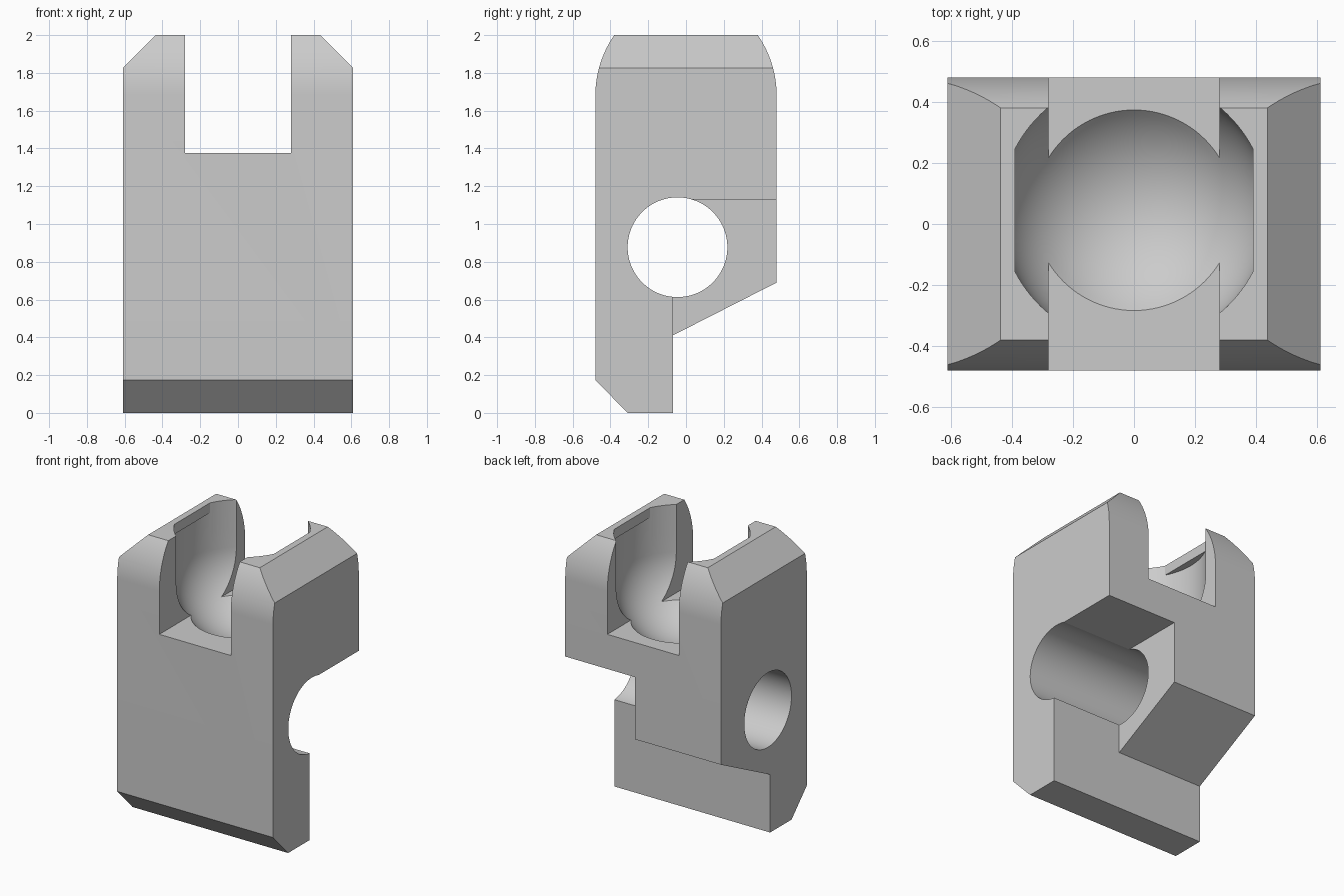
import bpy, bmesh, math
from mathutils import Vector

old = bpy.data.objects.get("Cube")
if old:
    bpy.data.objects.remove(old, do_unlink=True)

HX, HY = 0.61, 0.48            # half width, half depth
BALL_R, BALL_Y, BALL_Z = 0.438, 0.045, 1.665

grey = bpy.data.materials.new("plain_grey")
grey.use_nodes = True
colour = (0.6, 0.6, 0.6, 1)
grey.diffuse_color = colour
grey.node_tree.nodes["Principled BSDF"].inputs["Base Color"].default_value = colour


def finish(bm, name):
    bmesh.ops.recalc_face_normals(bm, faces=bm.faces)
    mesh = bpy.data.meshes.new(name)
    bm.to_mesh(mesh)
    bm.free()
    mesh.materials.append(grey)
    obj = bpy.data.objects.new(name, mesh)
    bpy.context.collection.objects.link(obj)
    return obj


def prism(name, points, axis, lo, hi):
    """Extrude a 2D outline along an axis; the outline uses the other two axes in order."""
    def place(p):
        v = list(p)
        v.insert(axis, lo)
        return v
    bm = bmesh.new()
    face = bm.faces.new([bm.verts.new(place(p)) for p in points])
    grown = bmesh.ops.extrude_face_region(bm, geom=[face])["geom"]
    shift = Vector((0, 0, 0))
    shift[axis] = hi - lo
    bmesh.ops.translate(bm, vec=shift, verts=[g for g in grown if isinstance(g, bmesh.types.BMVert)])
    return finish(bm, name)


def box(name, x, y, z):
    return prism(name, [(y[0], z[0]), (y[1], z[0]), (y[1], z[1]), (y[0], z[1])], 0, *x)


def arc(cx, cy, r, start, end, steps):
    return [(cx + r * math.cos(start + (end - start) * i / steps),
             cy + r * math.sin(start + (end - start) * i / steps)) for i in range(steps + 1)]


def cut(target, cutter):
    cutter.hide_render = True
    mod = target.modifiers.new(cutter.name, "BOOLEAN")
    mod.operation, mod.solver, mod.object = "DIFFERENCE", "EXACT", cutter
    bpy.ops.object.select_all(action="DESELECT")
    bpy.context.view_layer.objects.active = target
    target.select_set(True)
    bpy.ops.object.modifier_apply(modifier=mod.name)
    bpy.data.objects.remove(cutter, do_unlink=True)


# Body: side outline with crowned shoulders, chamfered toe and sloped underside
crown_r = 0.562
sweep = math.asin(0.32 / crown_r)
back_crown = arc(HY - crown_r, 1.68, crown_r, 0, sweep, 16)
front_crown = [(-y, z) for y, z in reversed(back_crown)]
outline = [(-0.31, 0), (-0.07, 0), (-0.07, 0.41), (HY, 0.69)]
outline += back_crown + front_crown + [(-HY, 0.175)]
body = prism("holder_body", outline, 0, -HX, HX)

# Sloped top edges on both sides
for s in (-1, 1):
    wedge = [(s * 0.437, 2), (s * HX, 1.827), (s * 0.81, 1.627), (s * 0.81, 2.2), (s * 0.237, 2.2)]
    cut(body, prism("edge_cutter", wedge, 1, -1, 1))

# Rear corner notch on the left
cut(body, box("notch_cutter", (0.065, 1), (-0.07, 1), (-0.5, 1.13)))

# Cross hole
cut(body, prism("hole_cutter", arc(-0.045, 0.877, 0.264, 0, math.tau, 96)[:-1], 0, -1, 1))

# Top slot
cut(body, box("slot_cutter", (-0.28, 0.28), (-1, 1), (1.375, 2.5)))

# Ball socket: round bottom with a straight wall, stopping under the rim
bm = bmesh.new()
section = arc(0, BALL_Z, BALL_R, -math.pi / 2, 0, 24) + [(BALL_R, 1.93), (0, 1.93)]
verts = [bm.verts.new((r, BALL_Y, z)) for r, z in section]
edges = [bm.edges.new(pair) for pair in zip(verts, verts[1:])]
bmesh.ops.spin(bm, geom=verts + edges, cent=(0, BALL_Y, 0), axis=(0, 0, 1),
               angle=math.tau, steps=96, use_duplicate=False)
bmesh.ops.remove_doubles(bm, verts=bm.verts, dist=0.0001)
cut(body, finish(bm, "socket_cutter"))

# Socket mouth: same circle with flattened sides
flat = math.acos(0.39 / BALL_R)
mouth = arc(0, BALL_Y, BALL_R, flat, math.pi - flat, 40)
mouth += arc(0, BALL_Y, BALL_R, math.pi + flat, math.tau - flat, 40)
cut(body, prism("mouth_cutter", mouth, 2, 1.8, 2.3))

# Smooth curved surfaces, keep edges sharp
bpy.ops.object.select_all(action="DESELECT")
bpy.context.view_layer.objects.active = body
body.select_set(True)
bpy.ops.object.shade_smooth_by_angle(angle=math.radians(14))
